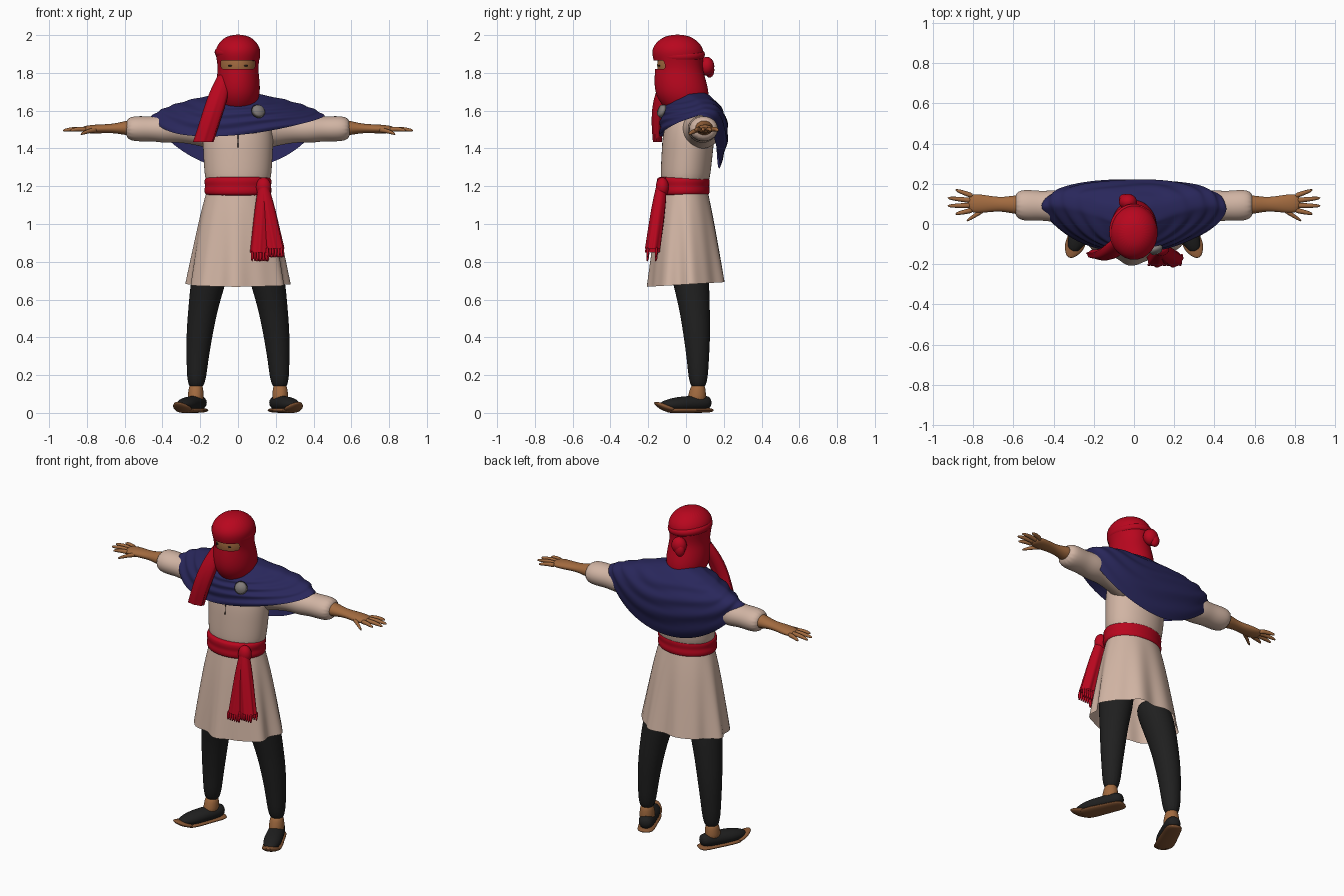
import bpy, bmesh, math
from mathutils import Vector, Matrix

if "Cube" in bpy.data.objects:
    bpy.data.objects.remove(bpy.data.objects["Cube"])


def material(name, red, green, blue):
    mat = bpy.data.materials.new(name)
    mat.use_nodes = True
    mat.diffuse_color = (red, green, blue, 1)
    shader = mat.node_tree.nodes["Principled BSDF"]
    shader.inputs["Base Color"].default_value = mat.diffuse_color
    return mat


RED = material("red cloth", .48, .002, .013)
NAVY = material("navy cloth", .022, .02, .105)
BEIGE = material("beige linen", .64, .46, .37)
BLACK = material("black cloth", .014, .014, .014)
SKIN = material("brown skin", .36, .145, .05)
SOLE = material("sole leather", .24, .095, .035)
GREY = material("grey metal", .22, .2, .19)
DARK = material("dark eye", .02, .012, .01)

# Cross-section directions for parts running along each axis
SECTION = {
    "X": (Vector((0, 1, 0)), Vector((0, 0, 1))),
    "Y": (Vector((1, 0, 0)), Vector((0, 0, 1))),
    "Z": (Vector((1, 0, 0)), Vector((0, 1, 0))),
}


def finish(name, bm, mat, subdivide=2, mirror=False, matrix=None):
    if matrix:
        bm.transform(matrix)
    bmesh.ops.recalc_face_normals(bm, faces=bm.faces)
    mesh = bpy.data.meshes.new(name)
    bm.to_mesh(mesh)
    bm.free()
    mesh.materials.append(mat)
    for face in mesh.polygons:
        face.use_smooth = True
    part = bpy.data.objects.new(name, mesh)
    bpy.context.collection.objects.link(part)
    if subdivide:
        modifier = part.modifiers.new("Subdivision", "SUBSURF")
        modifier.levels = modifier.render_levels = subdivide
    if mirror:
        part.modifiers.new("Mirror", "MIRROR")


def join_rings(rings, caps=True):
    bm = bmesh.new()
    rows = [[bm.verts.new(point) for point in ring] for ring in rings]
    count = len(rows[0])
    for low, high in zip(rows, rows[1:]):
        for i in range(count):
            j = (i + 1) % count
            bm.faces.new((low[i], low[j], high[j], high[i]))
    if caps:
        bm.faces.new(rows[0])
        bm.faces.new(rows[-1])
    return bm


def sweep(start, end, widths, flat=(1, 1), axis="Z", count=16, bow=(0, 0, 0), fold=0, caps=True):
    """Even rings from start to end; flat is the depth ratio at both ends, folds deepen along the way."""
    start, end, bow = Vector(start), Vector(end), Vector(bow)
    across, deep = SECTION[axis]
    rings = []
    for step, width in enumerate(widths):
        t = step / (len(widths) - 1)
        centre = start.lerp(end, t) + bow * math.sin(math.pi * t)
        depth = flat[0] + (flat[1] - flat[0]) * t
        ring = []
        for i in range(count):
            angle = math.tau * i / count
            pleat = math.sin(7 * angle) + .6 * math.sin(11 * angle + 1)
            radius = width * (1 + fold * t * pleat)
            ring.append(centre + radius * (across * math.cos(angle) + deep * depth * math.sin(angle)))
        rings.append(ring)
    return join_rings(rings, caps)


def ball(name, mat, centre, scale, mirror=False):
    bm = bmesh.new()
    bmesh.ops.create_uvsphere(bm, u_segments=20, v_segments=12, radius=1)
    place = Matrix.Translation(centre) @ Matrix.Diagonal((*scale, 1))
    finish(name, bm, mat, subdivide=0, mirror=mirror, matrix=place)


# Tunic
torso = sweep((0, -.01, 1.17), (0, .03, 1.67), (.165, .18, .185, .19, .17, .09),
              flat=(.75, .72), count=24)
finish("tunic_torso", torso, BEIGE)
skirt = sweep((0, -.01, 1.18), (0, .005, .68), (.165, .192, .213, .232, .25, .267),
              flat=(.74, .75), count=64, fold=.05, caps=False)
hem_tilt = Matrix.Shear("XY", 4, (0, 0))
hem_tilt[2][1] = .06
finish("tunic_skirt", skirt, BEIGE, subdivide=1, matrix=hem_tilt)
sleeve = sweep((.1, .08, 1.5), (.6, .095, 1.505), (.12, .1, .085, .076, .084, .073, .081, .07),
               flat=(1, .85), axis="X")
finish("sleeves", sleeve, BEIGE, mirror=True)
slit = bmesh.new()
bmesh.ops.create_cube(slit, size=1)
tilt = Matrix.Rotation(-.1, 4, "X") @ Matrix.Diagonal((.004, .009, .07, 1))
finish("neck_slit", slit, DARK, subdivide=0, matrix=Matrix.Translation((0, -.12, 1.44)) @ tilt)

# Legs and feet
trousers = sweep((.222, .065, .115), (.12, 0, .85), (.047, .057, .071, .08, .097, .1),
                 flat=(1, 1.05), bow=(.025, .02, 0))
finish("trousers", trousers, BLACK, mirror=True)
ankle = sweep((.225, .055, .05), (.222, .065, .16), (.046, .042, .036), flat=(1.2, 1))
finish("ankles", ankle, SKIN, mirror=True)
foot = Matrix.Translation((.222, .06, 0)) @ Matrix.Rotation(math.radians(24), 4, "Z")
upper = sweep((0, .08, .055), (0, -.22, .04), (.036, .048, .05, .053, .048, .022),
              flat=(.95, .65), axis="Y")
finish("shoe_uppers", upper, BLACK, mirror=True, matrix=foot)
sole = sweep((0, .09, .014), (0, -.18, .014), (.042, .051, .052, .056, .058, .05),
             flat=(.27, .27), axis="Y")
finish("shoe_soles", sole, SOLE, mirror=True, matrix=foot)
toe = sweep((0, -.14, .015), (0, -.25, .055), (.05, .052, .042, .014),
            flat=(.3, .5), axis="Y", bow=(0, 0, -.005))
finish("shoe_toes", toe, SOLE, mirror=True, matrix=foot)

# Forearms and hands
forearm = sweep((.55, .095, 1.51), (.83, .103, 1.5), (.052, .045, .035, .041, .049, .044),
                flat=(.9, .38), axis="X")
finish("forearms", forearm, SKIN, mirror=True)


def finger(name, base, tip):
    bm = sweep(base, tip, (.015, .014, .013, .011, .006), axis="X", count=8, bow=(0, 0, .005))
    finish(name, bm, SKIN, subdivide=1, mirror=True)


for i, name in enumerate(("index", "middle", "ring", "little")):
    reach = .935 - .02 * (i - 1.5) ** 2
    finger(name + "_fingers", (.8, .07 + .023 * i, 1.5), (reach, .05 + .04 * i, 1.495))
finger("thumbs", (.74, .075, 1.5), (.835, .015, 1.475))

# Head and headscarf, with the eye opening cut from one row of faces
ball("head", SKIN, (0, -.033, 1.84), (.1, .12, .13))
ball("eyes", DARK, (.04, -.142, 1.838), (.013, .005, .005), mirror=True)
scarf = sweep((0, 0, 1.59), (0, -.045, 2.004), (.07, .1, .115, .117, .113, .107, .112, .122, .107, .05),
              flat=(1.25, 1.12), count=32, bow=(0, -.013, 0))
opening = []
for face in scarf.faces:
    middle = face.calc_center_median()
    if abs(middle.z - 1.84) < .015 and middle.y < -.11:
        opening.append(face)
bmesh.ops.delete(scarf, geom=opening, context="FACES")
finish("headscarf", scarf, RED)
band = sweep((0, 0, -.03), (0, 0, .03), (.108, .122, .123, .108), flat=(1.13, 1.13), count=32)
finish("headscarf_band", band, RED,
       matrix=Matrix.Translation((-.003, -.037, 1.897)) @ Matrix.Rotation(.12, 4, "Y"))
ball("headscarf_knot", RED, (-.03, .11, 1.835), (.045, .04, .05))
ball("headscarf_knot_end", RED, (-.045, .125, 1.815), (.03, .025, .04))
tail = sweep((-.07, -.09, 1.79), (-.183, -.15, 1.435), (.035, .05, .055, .054, .053, .053),
             flat=(.8, .45), count=24, bow=(0, -.025, 0), fold=.1, caps=False)
finish("headscarf_tail", tail, RED)


# Shoulder cape, curved through a collar, a shoulder line and a hem
def cape_ring(wide, middle, front, back, height, front_drop, back_drop, slant=0):
    ring = []
    for i in range(32):
        angle = math.tau * i / 32
        side, ahead = math.sin(angle), math.cos(angle)
        if ahead > 0:
            y = middle - front * ahead ** 1.3
            z = height - (front_drop - slant * side) * ahead
        else:
            y = middle + back * abs(ahead) ** .5
            z = height - back_drop * abs(ahead) ** 1.5
        ring.append(Vector((wide * side, y, z)))
    return ring


collar = cape_ring(.1, .01, .1, .085, 1.69, .04, -.01)
shoulder = cape_ring(.335, .09, .222, .128, 1.638, .055, .1)
hem = cape_ring(.46, .08, .22, .095, 1.58, .11, .29, slant=.05)
cape = []
levels = 14
for level in range(levels + 1):
    t = level / levels
    ring = []
    for i, (top, mid, low) in enumerate(zip(collar, shoulder, hem)):
        pull = mid * 2 - (top + low) / 2
        point = top * (1 - t) ** 2 + pull * (2 * t * (1 - t)) + low * t * t
        outward = Vector((point.x * .4, point.y - .04, .05)).normalized()
        drape = math.sin(level * 2 + math.sin(i * math.tau / 8))
        ring.append(point + outward * drape * .008 * min(1, t * 3))
    cape.append(ring)
finish("cape", join_rings(cape, caps=False), NAVY)

# Round clasp on the cape
clasp = bmesh.new()
bmesh.ops.create_cone(clasp, cap_ends=True, segments=24, radius1=.028, radius2=.038, depth=.02)
facing = Matrix.Rotation(.35, 4, "Z") @ Matrix.Rotation(math.radians(-110), 4, "X")
finish("clasp", clasp, GREY, subdivide=0, matrix=Matrix.Translation((.11, -.132, 1.6)) @ facing)

# Waist sash with a knot and two fringed ends
sash = sweep((0, -.015, 1.145), (0, -.015, 1.255), (.165, .178, .18, .174, .179, .178, .165),
             flat=(.79, .79), count=32)
finish("waist_sash", sash, RED)
ball("sash_knot", RED, (.135, -.125, 1.195), (.04, .035, .052))
for name, x, z in (("inner", .115, .85), ("outer", .195, .87)):
    hanging = sweep((.135, -.13, 1.2), (x, -.175, z), (.028, .036, .041, .044, .047, .05),
                    flat=(1, .8), count=24, fold=.1, caps=False)
    finish("sash_end_" + name, hanging, RED)
    for strand in range(12):
        row = strand % 2
        root = Vector((x - .04 + strand * .0075, -.2 + .045 * row, z + .01))
        fringe = sweep(root, root - Vector((0, .005, .06)), (.008, .01, .005), count=6)
        finish("sash_fringe_" + name, fringe, RED, subdivide=1)
